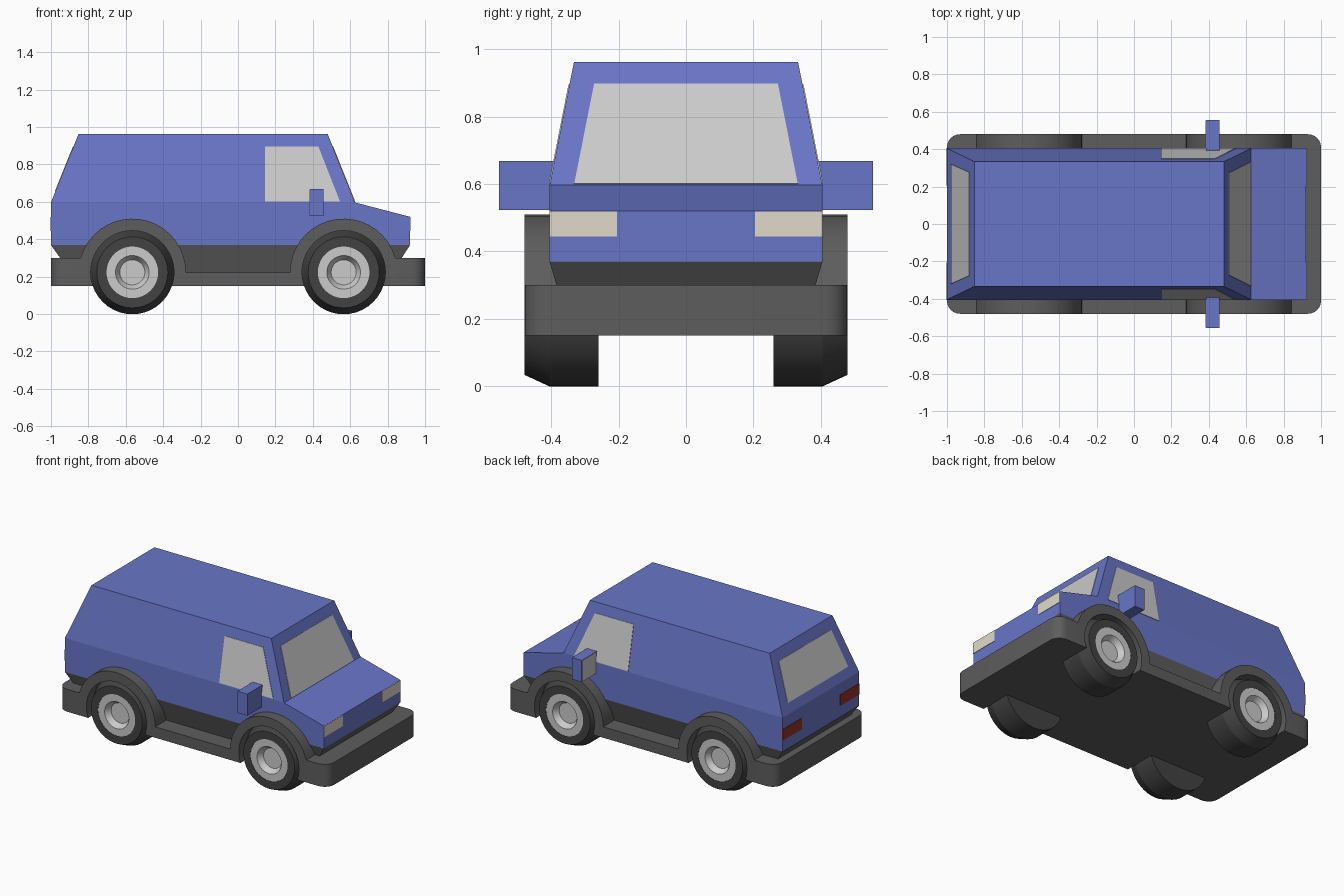
import bpy, bmesh, math
from mathutils import Vector

if "Cube" in bpy.data.objects:
    bpy.data.objects.remove(bpy.data.objects["Cube"])


def material(name, color):
    m = bpy.data.materials.new(name)
    m.diffuse_color = (*color, 1)
    m.use_nodes = True
    m.node_tree.nodes["Principled BSDF"].inputs["Base Color"].default_value = m.diffuse_color
    return m


BLUE = material("blue_paint", (0.14, 0.18, 0.58))
DARK = material("dark_plastic", (0.11, 0.11, 0.11))
RUBBER = material("rubber", (0.055, 0.055, 0.055))
CREAM = material("cream_lens", (0.75, 0.7, 0.6))
RED = material("red_lens", (0.3, 0.03, 0.02))


def finish(bm, name, mat=None, mirror=""):
    bmesh.ops.recalc_face_normals(bm, faces=bm.faces[:])
    me = bpy.data.meshes.new(name)
    bm.to_mesh(me)
    bm.free()
    ob = bpy.data.objects.new(name, me)
    bpy.context.collection.objects.link(ob)
    if mat:
        me.materials.append(mat)
    if mirror:
        mod = ob.modifiers.new("Mirror", 'MIRROR')
        mod.use_axis = ['x' in mirror, 'y' in mirror, False]
        mod.use_clip = False
        mod.use_mirror_merge = False
    return ob


def smooth(ob, angle=30):
    bpy.ops.object.select_all(action='DESELECT')
    bpy.context.view_layer.objects.active = ob
    ob.select_set(True)
    bpy.ops.object.shade_smooth_by_angle(angle=math.radians(angle))


def prism(profile, y0, y1):
    """Side profile (x, z) extruded along y."""
    bm = bmesh.new()
    f = bm.faces.new([bm.verts.new((x, y0, z)) for x, z in profile])
    r = bmesh.ops.extrude_face_region(bm, geom=[f])
    verts = [v for v in r["geom"] if isinstance(v, bmesh.types.BMVert)]
    bmesh.ops.translate(bm, verts=verts, vec=(0, y1 - y0, 0))
    bmesh.ops.recalc_face_normals(bm, faces=bm.faces[:])
    return bm


def taper(bm, nz, height, x0, x1, y):
    """Extrude the largest face pointing up or down into a tapered block."""
    faces = [f for f in bm.faces if f.normal.z * nz > 0.99]
    f = max(faces, key=lambda f: f.calc_area())
    mid = f.calc_center_median().x
    new = bmesh.ops.extrude_discrete_faces(bm, faces=[f])["faces"][0]
    for v in new.verts:
        v.co = (x0 if v.co.x < mid else x1, math.copysign(y, v.co.y), height)


def panel(name, pts, mat=None, mirror=""):
    """Thin flat panel lying on a body surface."""
    bm = bmesh.new()
    f = bm.faces.new([bm.verts.new(p) for p in pts])
    f.normal_update()
    n = f.normal.copy()
    if n.dot(f.calc_center_median() - Vector((0, 0, 0.5))) < 0:
        n = -n
    bmesh.ops.translate(bm, verts=bm.verts[:], vec=-n * 0.003)
    r = bmesh.ops.extrude_face_region(bm, geom=[f])
    verts = [v for v in r["geom"] if isinstance(v, bmesh.types.BMVert)]
    bmesh.ops.translate(bm, verts=verts, vec=n * 0.006)
    return finish(bm, name, mat, mirror)


def lathe(name, profile, mat=None):
    """(radius, y) profile turned about the wheel axle, mirrored to four wheels."""
    bm = bmesh.new()
    vs = [bm.verts.new((WX, y, WZ + r)) for r, y in profile]
    es = [bm.edges.new(p) for p in zip(vs, vs[1:])]
    bmesh.ops.spin(bm, geom=vs + es, cent=(WX, 0, WZ), axis=(0, 1, 0),
                   angle=math.tau, steps=40)
    bmesh.ops.remove_doubles(bm, verts=bm.verts[:], dist=1e-4)
    return finish(bm, name, mat, "xy")


WX, WZ, ARCH = 0.565, 0.223, 0.287

# Painted body: lower tub with the cabin tapered out of its top
bm = prism([(-1, 0.37), (-1, 0.597), (0.625, 0.597), (0.92, 0.52), (0.92, 0.37)],
           -0.405, 0.405)
taper(bm, 1, 0.962, -0.853, 0.48, 0.333)
finish(bm, "body", BLUE)

# Dark skirt narrowing below the body
bm = prism([(-1, 0.369), (-1, 0.37), (0.92, 0.37), (0.92, 0.369)], -0.405, 0.405)
taper(bm, -1, 0.2, -0.88, 0.81, 0.355)
finish(bm, "skirt", DARK)

# Chassis: bumpers, sills and wheel arches in one profile
low = math.asin((0.30 - WZ) / ARCH)


def arc(cx, a0, a1, n=18):
    return [(cx + ARCH * math.cos(a0 + (a1 - a0) * i / n),
             WZ + ARCH * math.sin(a0 + (a1 - a0) * i / n)) for i in range(n + 1)]


outline = ([(-1, 0.15), (-1, 0.30)] + arc(-WX, math.pi - low, 0)
           + arc(WX, math.pi, low) + [(1, 0.30), (1, 0.15)])
bm = prism(outline, -0.48, 0.48)
corners = [e for e in bm.edges
           if all(abs(v.co.x) > 0.999 for v in e.verts)
           and abs(e.verts[0].co.z - e.verts[1].co.z) > 0.1]
bmesh.ops.bevel(bm, geom=corners, offset=0.07, segments=6, profile=0.5,
                affect='EDGES')
chassis = finish(bm, "chassis", DARK)

# Wheel wells cut into the chassis sides
well = lathe("wheel_well_cutter", [(0, 0.38), (0.223, 0.38), (0.223, 0.6), (0, 0.6)])
well.hide_render = True
cut = chassis.modifiers.new("Wells", 'BOOLEAN')
cut.operation, cut.object, cut.solver = 'DIFFERENCE', well, 'EXACT'
bpy.context.view_layer.objects.active = chassis
bpy.ops.object.modifier_apply(modifier=cut.name)
bpy.data.objects.remove(well)
smooth(chassis)

# Tyres and rims
smooth(lathe("tyres", [(0, 0.26), (0.224, 0.26), (0.224, 0.405), (0.19, 0.479),
                       (0.138, 0.479), (0.138, 0.43)], RUBBER), 20)
smooth(lathe("rims", [(0.138, 0.42), (0.138, 0.477), (0.09, 0.477),
                      (0.067, 0.44), (0, 0.44)]), 20)


# Windows
def side(x, z):
    return (x, 0.405 - (z - 0.597) * 0.072 / 0.365, z)


def windscreen(y, z):
    return (0.625 - (z - 0.597) * 0.145 / 0.365, y, z)


def rear(y, z):
    return (-1 + (z - 0.597) * 0.147 / 0.365, y, z)


panel("side_windows", [side(0.145, 0.602), side(0.545, 0.602),
                       side(0.43, 0.895), side(0.145, 0.895)], mirror="y")
panel("windscreen", [windscreen(-0.332, 0.6), windscreen(0.332, 0.6),
                     windscreen(0.273, 0.897), windscreen(-0.273, 0.897)])
panel("rear_window", [rear(-0.32, 0.656), rear(0.32, 0.656),
                      rear(0.277, 0.895), rear(-0.277, 0.895)])

# Lights
for name, x, mat in (("headlights", 0.92, CREAM), ("tail_lights", -1, RED)):
    panel(name, [(x, 0.205, 0.445), (x, 0.405, 0.445),
                 (x, 0.405, 0.519), (x, 0.205, 0.519)], mat, "y")

# Door mirrors with glass on their rear faces
finish(prism([(0.385, 0.523), (0.458, 0.523), (0.458, 0.668), (0.385, 0.668)],
             0.385, 0.555), "door_mirrors", BLUE, "y")
bm = prism([(0.382, 0.525), (0.39, 0.525), (0.39, 0.666), (0.382, 0.666)],
           0.407, 0.553)
finish(bm, "mirror_glass", None, "y")
